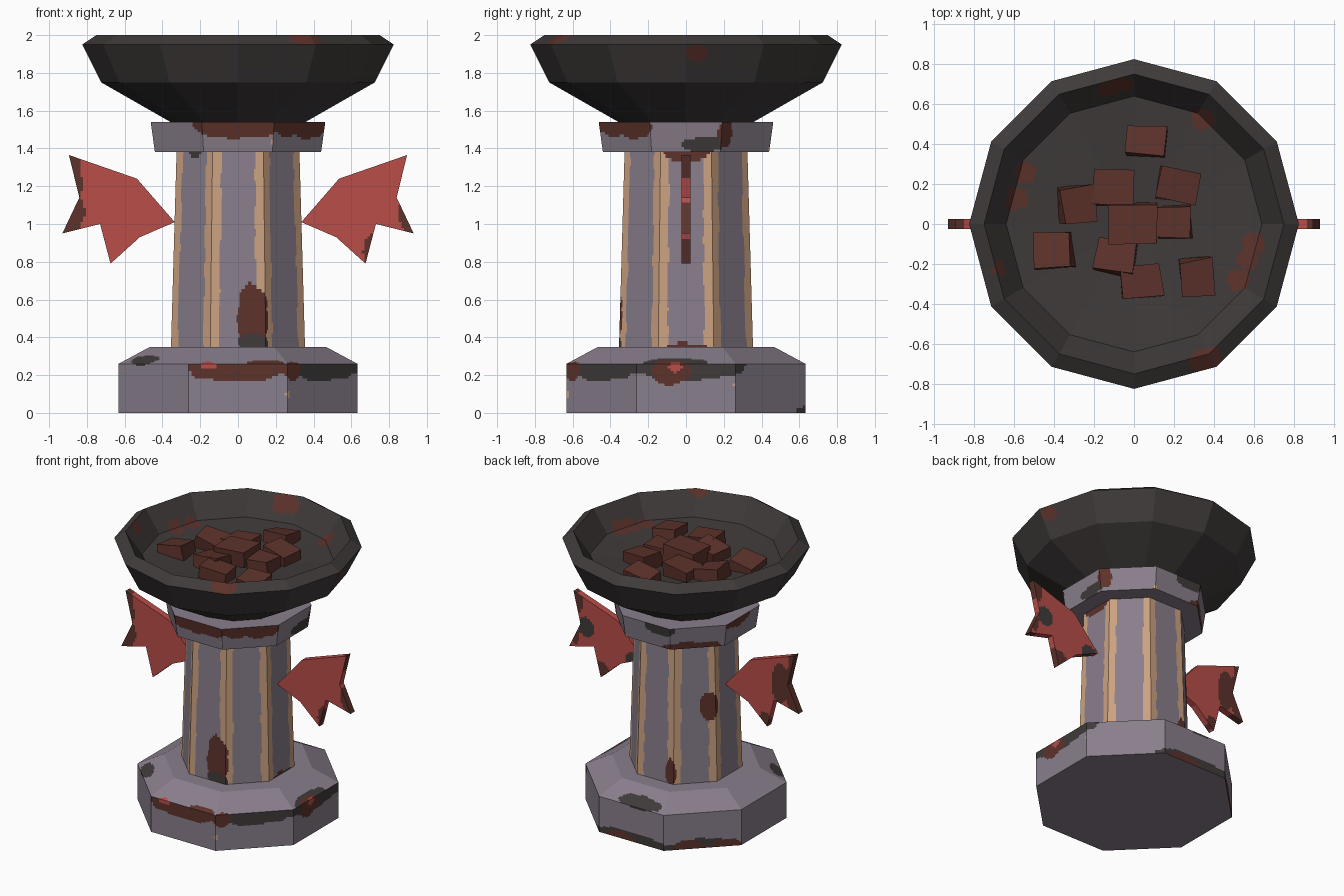
import bpy, bmesh, math, random
from mathutils import Vector, Matrix, noise

random.seed(4)
if "Cube" in bpy.data.objects:
    bpy.data.objects.remove(bpy.data.objects["Cube"])


def material(name, r, g, b):
    mat = bpy.data.materials.new(name)
    mat.use_nodes = True
    mat.diffuse_color = (r, g, b, 1)
    mat.node_tree.nodes["Principled BSDF"].inputs["Base Color"].default_value = (r, g, b, 1)
    return mat


PALETTE = [
    material("purple grey stone", .25, .21, .26),
    material("charcoal iron", .05, .043, .042),
    material("rust brown", .11, .032, .024),
    material("tan stripe", .6, .36, .22),
    material("red paint", .48, .075, .066),
]
STONE, IRON, RUST, TAN, RED = range(len(PALETTE))


def finish(name, bm):
    bmesh.ops.recalc_face_normals(bm, faces=bm.faces)
    mesh = bpy.data.meshes.new(name)
    bm.to_mesh(mesh)
    bm.free()
    for mat in PALETTE:
        mesh.materials.append(mat)
    obj = bpy.data.objects.new(name, mesh)
    bpy.context.collection.objects.link(obj)
    return obj


def blotch(p, patches, base):
    """Colour at p: the last ragged patch (x, y, z, half width, half height, colour) that holds it.
    A patch with negative height only hangs down from z."""
    wobble = .35 * noise.noise(p * 11)
    for x, y, z, wide, high, colour in patches:
        if high < 0 and p.z > z:
            continue
        d = ((p.x - x) ** 2 + (p.y - y) ** 2) / wide ** 2 + ((p.z - z) / high) ** 2
        if d + wobble < 1:
            base = colour
    return base


def faceted(name, profile, sides, cells, step, base, patches, phase=0.0, stripe=0.0):
    """Flat-sided turned part, with each side split finely so paint can follow a rule."""
    rings = []
    for (r0, z0), (r1, z1) in zip(profile, profile[1:]):
        n = max(1, round(math.hypot(r1 - r0, z1 - z0) / step))
        rings += [(r0 + (r1 - r0) * i / n, z0 + (z1 - z0) * i / n) for i in range(n)]
    rings.append(profile[-1])
    bm = bmesh.new()
    rows = []
    for r, z in rings:
        corners = [Vector((r * math.cos(a), r * math.sin(a), z))
                   for a in (phase + math.tau * k / sides for k in range(sides))]
        rows.append([bm.verts.new(corners[k].lerp(corners[(k + 1) % sides], j / cells))
                     for k in range(sides) for j in range(cells)])
    total = sides * cells
    for low, high in zip(rows, rows[1:]):
        for i in range(total):
            n = (i + 1) % total
            face = bm.faces.new((low[i], low[n], high[n], high[i]))
            p = face.calc_center_median()
            u = (i % cells + .5) / cells
            edge = min(u, 1 - u) + .03 * noise.noise(p * 9)
            face.material_index = blotch(p, patches, TAN if edge < stripe else base)
    for row in (rows[0], rows[-1]):
        bm.faces.new(row).material_index = base
    return finish(name, bm)


EIGHTH = math.pi / 8


def octagon(name, outline, step, patches, stripe=0.0):
    profile = [(a / math.cos(EIGHTH), z) for a, z in outline]
    return faceted(name, profile, 8, 32, step, STONE, patches, EIGHTH, stripe)


# Stepped plinth with worn edges
octagon("plinth", [(.632, 0), (.632, .26), (.465, .35)], .013, [
    (0, -.63, .26, .27, -.1, RUST),
    (.15, -.62, .265, .1, .015, RUST),
    (-.16, -.63, .25, .04, .02, RED),
    (.46, -.46, .26, .27, -.09, IRON),
    (.63, 0, .26, .3, -.09, IRON),
    (.61, -.05, .26, .16, .03, IRON),
    (.63, -.08, .22, .1, .07, RUST),
    (.63, -.06, .24, .035, .03, RED),
    (.29, -.6, .22, .06, .05, RUST),
    (-.5, -.35, .28, .1, .03, IRON),
    (-.04, .6, .28, .17, .03, IRON),
    (0, .63, 0, .3, .07, IRON),
    (-.45, .45, 0, .26, .07, IRON),
    (-.38, .52, 0, .12, .06, RUST),
    (-.56, .33, 0, .1, .06, RUST),
    (.08, .63, 0, .13, .05, RUST),
])

# Tapered column with a tan stripe on every corner
octagon("column", [(.355, .34), (.325, 1.39)], .02, [
    (.08, -.36, .51, .085, .18, RUST),
    (.08, -.36, .37, .08, .05, IRON),
    (.34, 0, 1.38, .13, .05, RUST),
    (.35, 0, .35, .11, .02, RUST),
    (-.27, -.27, 1.38, .07, .04, IRON),
    (-.32, .18, .9, .065, .11, RUST),
    (-.12, .35, .43, .04, .1, RUST),
], stripe=.17)

# Flared collar under the bowl
octagon("collar", [(.44, 1.38), (.462, 1.54)], .013, [
    (0, -.46, 1.53, .24, .08, RUST),
    (.27, -.39, 1.54, .12, .08, RUST),
    (.38, -.28, 1.52, .13, .07, RUST),
    (.46, .1, 1.42, .13, .04, IRON),
    (.44, .22, 1.47, .05, .09, RUST),
    (-.3, .36, 1.39, .2, .04, RUST),
    (-.1, .45, 1.52, .12, .05, IRON),
    (-.45, .05, 1.53, .14, .05, RUST),
])

# Twelve-sided fire bowl with a bevelled lip and a sunken, shallow-coned floor
faceted("fire_bowl",
        [(.34, 1.53), (.725, 1.75), (.825, 1.95), (.75, 2), (.64, 1.84), (.06, 1.79)],
        12, 14, .02, IRON, [
            (-.12, .68, 1.94, .06, .08, RUST),
            (-.05, .69, 1.95, .06, .06, RUST),
            (.34, .52, 1.88, .06, .09, RUST),
            (-.59, .13, 1.85, .06, .09, RUST),
            (-.54, .26, 1.86, .06, .09, RUST),
            (.6, -.1, 1.85, .06, .09, RUST),
            (.57, -.18, 1.84, .06, .09, RUST),
            (.52, -.28, 1.84, .06, .09, RUST),
            (.37, -.69, 1.99, .09, .05, RUST),
            (-.68, -.22, 1.95, .04, .05, RUST),
            (.81, .06, 1.9, .06, .05, RUST),
        ])


# Jagged side fins with scorched tips
FIN = [(.335, 1.01), (.535, 1.24), (.895, 1.365), (.84, 1.14),
       (.93, .95), (.73, 1), (.675, .79), (.52, .93)]


def fin(name, side, patches):
    bm = bmesh.new()
    front = bm.faces.new([bm.verts.new((side * x, -.024, z)) for x, z in FIN])
    extruded = bmesh.ops.extrude_face_region(bm, geom=[front], use_keep_orig=True)
    moved = [v for v in extruded["geom"] if isinstance(v, bmesh.types.BMVert)]
    bmesh.ops.translate(bm, vec=(0, .048, 0), verts=moved)
    for axis, start in (((1, 0, 0), .34), ((0, 0, 1), .8)):
        for i in range(40):
            at = Vector(axis) * (start + i * .015)
            at.x *= side
            bmesh.ops.bisect_plane(bm, geom=bm.verts[:] + bm.edges[:] + bm.faces[:],
                                   plane_co=at, plane_no=axis)
    for face in bm.faces:
        face.material_index = blotch(face.calc_center_median(), patches, RED)
    return finish(name, bm)


fin("left_fin", 1, [
    (.93, -.02, .96, .05, .05, RUST),
    (.88, 0, 1.05, .04, .1, RUST),
    (.73, -.05, .85, .075, .1, RUST),
    (.9, .07, 1.3, .09, .12, RUST),
    (.68, .07, .83, .09, .09, RUST),
    (.42, .07, .98, .08, .08, IRON),
    (.8, .07, 1.12, .08, .09, IRON),
])
fin("right_fin", -1, [
    (-.95, -.03, 1.13, .13, .35, RUST),
    (-.78, .05, 1.14, .07, .17, RUST),
    (-.66, .05, .84, .06, .06, RUST),
])

# Heap of rough coals: x, y, width, depth, turn
COALS = [
    (.065, .41, .19, .15, -.1), (.22, .195, .2, .16, -.15), (-.1, .18, .2, .17, -.03),
    (-.28, .1, .18, .17, .1), (-.4, -.13, .18, .17, .05), (-.09, -.17, .19, .16, -.15),
    (.04, -.29, .2, .16, .1), (.31, -.265, .16, .18, .1), (.2, .01, .17, .16, .05),
    (0, 0, .23, .2, 0),
]
for index, (x, y, wide, deep, turn) in enumerate(COALS):
    bm = bmesh.new()
    bmesh.ops.create_cube(bm, size=1)
    lift = 1.87 if index == len(COALS) - 1 else 1.835
    tilt = Matrix.Rotation(random.uniform(-.2, .2), 4, "X") @ Matrix.Rotation(random.uniform(-.2, .2), 4, "Y")
    place = Matrix.Translation((x, y, lift)) @ Matrix.Rotation(turn, 4, "Z") @ tilt
    for v in bm.verts:
        jitter = Vector([random.uniform(-.01, .01) for _ in range(3)])
        v.co = place @ (Vector((v.co.x * wide, v.co.y * deep, v.co.z * .12)) + jitter)
    for face in bm.faces:
        face.material_index = RUST
    finish(f"coal_{index + 1}", bm)
